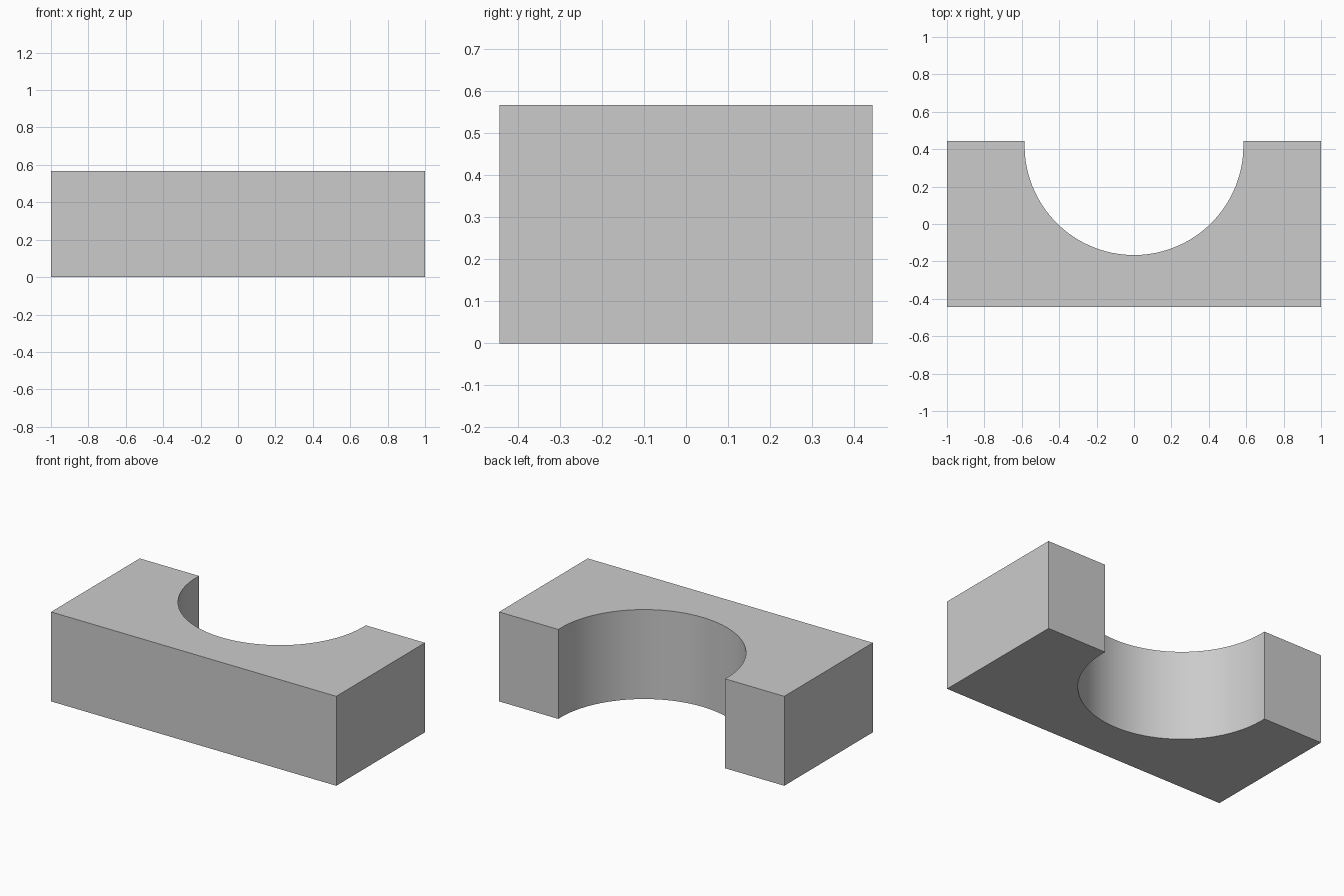
import bpy, bmesh, math

if "Cube" in bpy.data.objects:
    bpy.data.objects.remove(bpy.data.objects["Cube"])

HALF_X, HALF_Y, HEIGHT = 1.0, 0.444, 0.567
RADIUS, CENTRE_Y = 0.585, 0.419   # round recess open to the back
SEGMENTS = 48

# Outline: front corners, back corners, and the arc of the recess
start = math.asin((HALF_Y - CENTRE_Y) / RADIUS)
sweep = math.pi + 2 * start
arc = []
for i in range(SEGMENTS + 1):
    a = start - sweep * i / SEGMENTS
    arc.append((RADIUS * math.cos(a), CENTRE_Y + RADIUS * math.sin(a)))
outline = [(-HALF_X, HALF_Y), (-HALF_X, -HALF_Y), (HALF_X, -HALF_Y), (HALF_X, HALF_Y)] + arc

# Extrude the outline upward into a solid block
bm = bmesh.new()
base = bm.faces.new([bm.verts.new((x, y, 0)) for x, y in outline])
top = bmesh.ops.extrude_face_region(bm, geom=[base], use_keep_orig=True)
bmesh.ops.translate(bm, vec=(0, 0, HEIGHT),
                    verts=[g for g in top["geom"] if isinstance(g, bmesh.types.BMVert)])
bmesh.ops.recalc_face_normals(bm, faces=bm.faces)
mesh = bpy.data.meshes.new("cradle_block")
bm.to_mesh(mesh)
bm.free()

block = bpy.data.objects.new("cradle_block", mesh)
bpy.context.collection.objects.link(block)

# Smooth recess wall, crisp outer edges
bpy.context.view_layer.objects.active = block
block.select_set(True)
bpy.ops.object.shade_smooth_by_angle(angle=math.radians(30))
